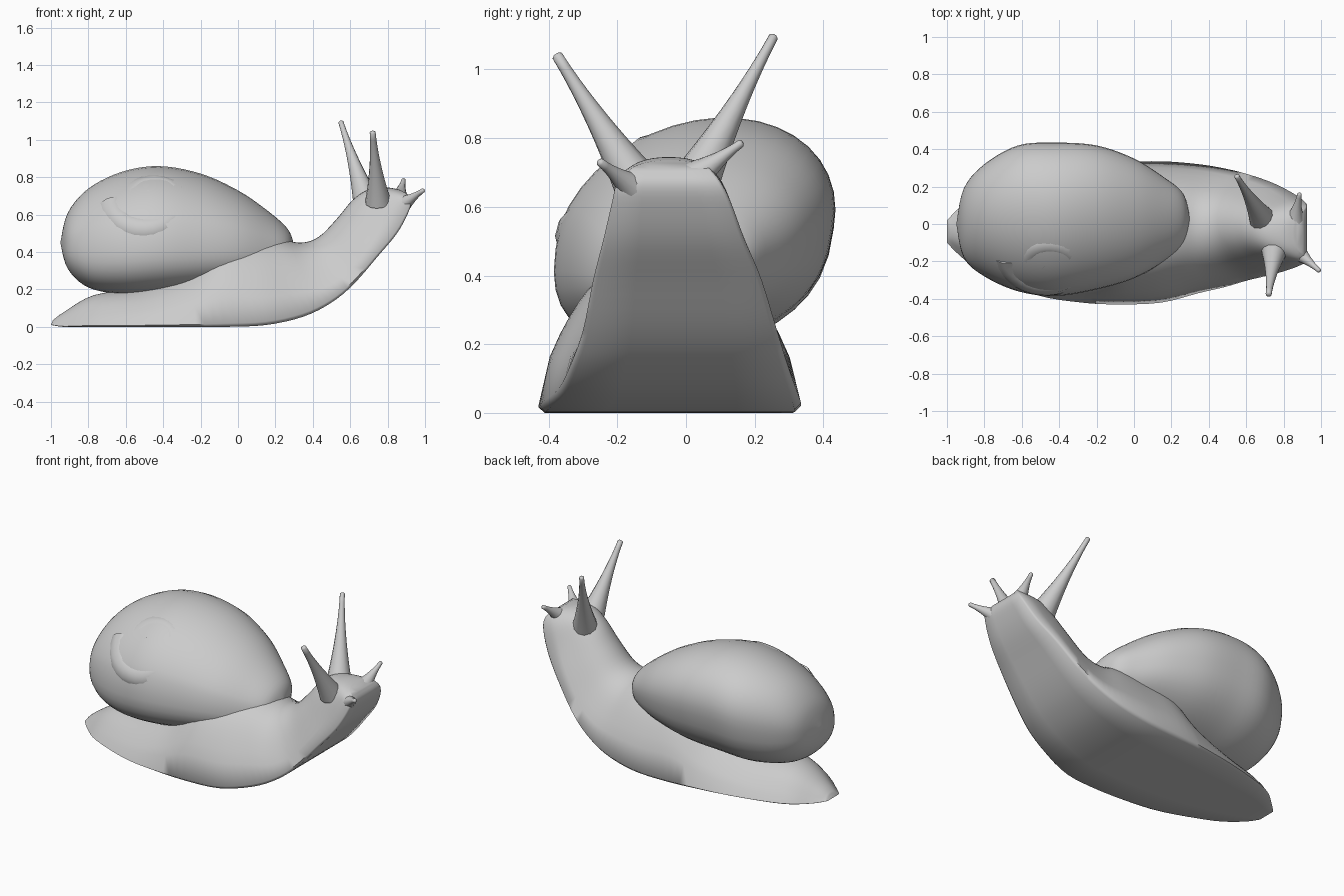
import bpy
import bmesh
from math import sin, cos, pi, copysign
from mathutils import Vector

cube = bpy.data.objects.get("Cube")
if cube:
    bpy.data.objects.remove(cube, do_unlink=True)

grey = bpy.data.materials.new("soft_grey")
grey.use_nodes = True
grey.diffuse_color = (0.6, 0.6, 0.6, 1)
grey.node_tree.nodes["Principled BSDF"].inputs["Base Color"].default_value = grey.diffuse_color


def smooth_rows(rows, steps):
    """Catmull-Rom interpolation of rows of section values."""
    out = []
    last = len(rows) - 1
    for i in range(last):
        a, b, c, d = (rows[min(max(i + k, 0), last)] for k in (-1, 0, 1, 2))
        for s in range(steps):
            t = s / steps
            out.append([q + t / 2 * (r - p + t * (2 * p - 5 * q + 4 * r - s2
                        + t * (3 * (q - r) + s2 - p)))
                        for p, q, r, s2 in zip(a, b, c, d)])
    out.append(list(rows[-1]))
    return out


def loft(name, rings, sharp=1.0):
    """Skin a list of closed rings and cap both ends."""
    bm = bmesh.new()
    loops = [[bm.verts.new(p) for p in ring] for ring in rings]
    n = len(loops[0])
    for a, b in zip(loops, loops[1:]):
        for i in range(n):
            j = (i + 1) % n
            bm.faces.new((a[i], a[j], b[j], b[i]))
    bm.faces.new(loops[0])
    bm.faces.new(loops[-1])
    bmesh.ops.remove_doubles(bm, verts=bm.verts, dist=0.0005)
    bmesh.ops.recalc_face_normals(bm, faces=bm.faces)
    mesh = bpy.data.meshes.new(name)
    bm.to_mesh(mesh)
    bm.free()
    mesh.materials.append(grey)
    mesh.shade_smooth()
    mesh.set_sharp_from_angle(angle=sharp)
    obj = bpy.data.objects.new(name, mesh)
    bpy.context.collection.objects.link(obj)
    return obj


def tube(name, rows, sides=12):
    """Round tube through rows of x, y, z, radius."""
    rings = []
    for i, row in enumerate(rows):
        before, after = rows[max(i - 1, 0)], rows[min(i + 1, len(rows) - 1)]
        turn = (Vector(after[:3]) - Vector(before[:3])).to_track_quat('Z', 'Y')
        rings.append([Vector(row[:3]) + turn @ Vector((cos(a), sin(a), 0)) * row[3]
                      for a in (2 * pi * k / sides for k in range(sides))])
    return loft(name, rings)


# Body: sole x, sole z, back x, back z, right edge y, left edge y, roundness
body_rows = [
    (-1, .01, -.99, .035, -.1, .02, .9),
    (-.93, 0, -.93, .08, -.17, .09, .9),
    (-.8, 0, -.77, .17, -.27, .19, .8),
    (-.52, 0, -.52, .21, -.38, .27, .7),
    (-.28, 0, -.29, .3, -.42, .31, .6),
    (-.08, 0, -.11, .45, -.43, .33, .55),
    (.15, .01, .06, .475, -.42, .335, .6),
    (.35, .055, .21, .475, -.37, .32, .65),
    (.5, .13, .33, .45, -.335, .295, .75),
    (.62, .23, .43, .48, -.3, .265, .8),
    (.75, .38, .53, .58, -.27, .22, .75),
    (.85, .5, .61, .675, -.24, .17, .65),
    (.91, .61, .69, .73, -.215, .13, .55),
    (.925, .67, .79, .745, -.2, .1, .55),
    (.905, .71, .86, .735, -.16, .07, .6),
]


def body_ring(row):
    bx, bz, tx, tz, right, left, power = row
    mid, half = (right + left) / 2, (left - right) / 2
    section = []
    for k in range(25):
        t = pi * k / 24
        s = max(sin(t), 0)
        # Flanks draw in quickly above the flared rim of the foot
        section.append((cos(t) * (.77 + .23 * (1 - s) ** 3), .04 + .96 * s ** power))
    # Flat sole just inside the rim
    section += [(f, 0) for f in (-.95, -.5, 0, .5, .95)]
    return [(bx + (tx - bx) * up, mid + half * side, max(0, bz + (tz - bz) * up))
            for side, up in section]


loft("body", [body_ring(r) for r in smooth_rows(body_rows, 4)], 1.2)

# Shell: x, right y, left y, low z, high z of each leaning oval
shell_rows = [
    (-.95, 0, 0, .45, .45),
    (-.91, -.18, .19, .31, .61),
    (-.8, -.28, .32, .21, .74),
    (-.62, -.36, .42, .175, .83),
    (-.42, -.385, .435, .18, .86),
    (-.2, -.35, .42, .2, .82),
    (0, -.29, .35, .235, .73),
    (.16, -.2, .25, .27, .62),
    (.265, -.11, .16, .33, .525),
    (.3, .02, .02, .44, .44),
]


def shell_ring(row):
    x, right, left, low, high = row
    ring = []
    for k in range(40):
        a = 2 * pi * k / 40
        rise = sin(a + .22)
        # Underside is fuller than the crown
        if rise < 0:
            rise = copysign(abs(rise) ** .75, rise)
        ring.append((x, (right + left) / 2 + (left - right) / 2 * cos(a),
                     (low + high) / 2 + (high - low) / 2 * rise))
    return ring


loft("shell", [shell_ring(r) for r in smooth_rows(shell_rows, 5)])

# Low coiled spire on the right flank of the shell
axis = Vector((-.05, -.7, .71)).normalized()
along = axis.cross(Vector((0, 0, 1))).normalized()
across = axis.cross(along)
apex = Vector((-.47, -.24, .705))
spire_rows = []
for k in range(61):
    f = k / 60
    orbit, angle = .2 * (1 - f), 4 * pi * f
    p = apex + axis * (.06 * f - .105) + (along * cos(angle) + across * sin(angle)) * orbit
    spire_rows.append((*p, .09 - .03 * f))
tube("shell_spire", spire_rows)


# Feelers: buried root, tip, root radius, tip radius
feelers = {
    "left_eye_stalk": ((.69, .02, .66), (.55, .255, 1.095), .075, .014),
    "right_eye_stalk": ((.75, -.145, .67), (.72, -.375, 1.04), .07, .016),
    "left_lower_feeler": ((.855, -.01, .66), (.885, .16, .785), .07, .012),
    "right_lower_feeler": ((.83, -.11, .62), (.99, -.25, .73), .08, .012),
}
for name, (root, tip, wide, thin) in feelers.items():
    root, tip = Vector(root), Vector(tip)
    rows = []
    for k in range(11):
        f = k / 10
        # Flared root that blends into the head
        rows.append((*root.lerp(tip, f), thin + (wide - thin) * (1 - f) ** 1.7))
    rows.append((*(tip + (tip - root).normalized() * .006), thin * .5))
    tube(name, rows)
